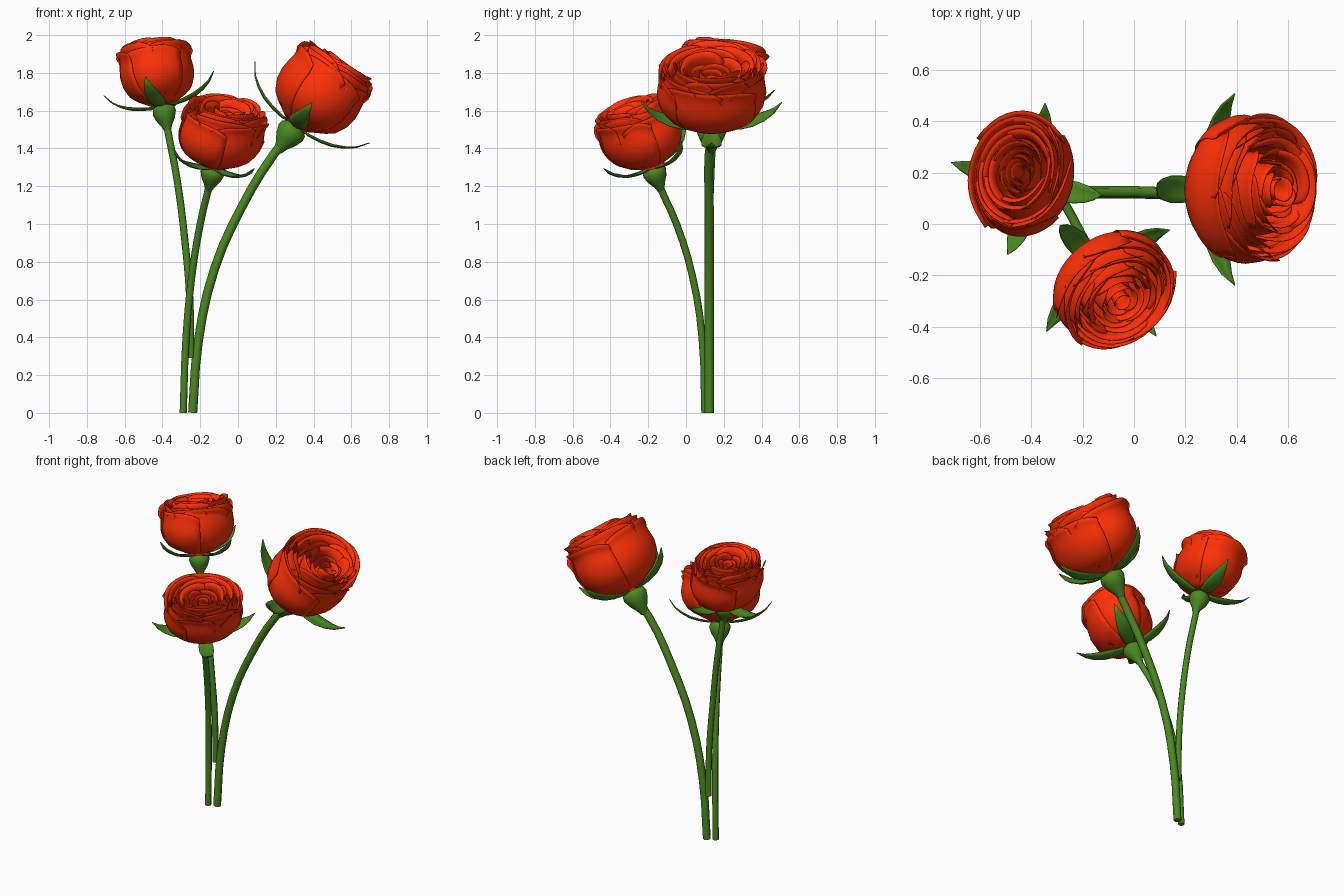
import bpy, math, random
from mathutils import Vector, Matrix

if "Cube" in bpy.data.objects:
    bpy.data.objects.remove(bpy.data.objects["Cube"])

random.seed(4)


def material(name, col):
    m = bpy.data.materials.new(name)
    m.diffuse_color = (*col, 1)
    m.use_nodes = True
    m.node_tree.nodes["Principled BSDF"].inputs["Base Color"].default_value = m.diffuse_color
    return m


RED = material("petal_red", (1.0, 0.03, 0.002))
GREEN = material("stem_green", (0.07, 0.25, 0.016))


def lerp_profile(pts, t):
    # piecewise-linear lookup in (t, value) pairs
    for (a, va), (b, vb) in zip(pts, pts[1:]):
        if t <= b:
            return va + (vb - va) * (t - a) / (b - a)
    return pts[-1][1]


def add_grid(verts, faces, rows, wrap=False):
    # append a quad sheet made of rows of points
    base, n = len(verts), len(rows[0])
    for r in rows:
        verts.extend(r)
    for i in range(len(rows) - 1):
        for j in range(n if wrap else n - 1):
            k = (j + 1) % n
            faces.append((base + i * n + j, base + i * n + k,
                          base + (i + 1) * n + k, base + (i + 1) * n + j))


def make(name, verts, faces, mat, matrix, thick=0):
    me = bpy.data.meshes.new(name)
    me.from_pydata(verts, [], faces)
    me.materials.append(mat)
    ob = bpy.data.objects.new(name, me)
    bpy.context.collection.objects.link(ob)
    ob.matrix_world = matrix
    if thick:
        mod = ob.modifiers.new("thickness", "SOLIDIFY")
        mod.thickness = thick
        mod.offset = 0
    me.shade_smooth()
    return ob


# cup outline: height -> radius, both for a rose of scale 1
CUP = [(0, 0.02), (0.045, 0.05), (0.07, 0.11), (0.11, 0.16), (0.16, 0.185),
       (0.21, 0.193), (0.27, 0.186), (0.33, 0.168), (0.45, 0.15)]
# petal rings: size, top height, petal count
RINGS = [(1.0, 0.34, 4), (0.95, 0.36, 4), (0.87, 0.37, 5), (0.76, 0.375, 4), (0.63, 0.375, 4),
         (0.5, 0.37, 4), (0.37, 0.36, 3), (0.24, 0.345, 3), (0.12, 0.335, 2)]


def petals(name, matrix, shift):
    verts, faces = [], []
    nu, nv = 12, 12
    for k, (size, top, count) in enumerate(RINGS):
        half = math.pi / count * 1.3
        for p in range(count):
            mid = 2 * math.pi * p / count + k * 0.75 + random.uniform(-0.2, 0.2)
            ht = top * random.uniform(0.96, 1.05)
            lip = 0.022 * random.uniform(0.5, 1.4) * (1 if k < 6 else 0.4)
            swirl = random.uniform(0.03, 0.07)
            rows = []
            for i in range(nv + 1):
                v = i / nv
                row = []
                for j in range(nu + 1):
                    u = 2 * j / nu - 1
                    h = 0.035 + (ht - 0.035) * v * (1 - 0.13 * u ** 4)
                    r = lerp_profile(CUP, h - 0.02 * (1 - size)) * size
                    r *= 1 + swirl * u * v          # spiral overlap
                    r += lip * max(0, (v - 0.8) / 0.2) ** 2
                    a = mid + u * half
                    row.append((r * math.cos(a) + shift * (1 - size) * v,
                                1.22 * r * math.sin(a), h))
                rows.append(row)
            add_grid(verts, faces, rows)
    make(name, verts, faces, RED, matrix, 0.003)


def sepals(name, matrix):
    verts, faces = [], []
    path = [(0.02, 0.035), (0.07, 0.03), (0.125, 0.037), (0.18, 0.052), (0.23, 0.078),
            (0.27, 0.11), (0.305, 0.16)]
    widths = [0.02, 0.034, 0.043, 0.043, 0.034, 0.02, 0.001]
    for s in range(4):
        a = s * math.pi / 2
        c, d = math.cos(a), math.sin(a)
        rows = []
        for (r, h), w in zip(path, widths):
            rows.append([(r * c - w * u * d, r * d + w * u * c, h + 0.25 * w * u * u)
                         for u in (-1, -0.5, 0, 0.5, 1)])
        add_grid(verts, faces, rows)
    make(name, verts, faces, GREEN, matrix, 0.004)


def hip(name, matrix):
    # swollen base under the flower
    prof = [(0.018, -0.1), (0.03, -0.07), (0.052, -0.035), (0.064, 0.0),
            (0.06, 0.02), (0.045, 0.035), (0.04, 0.055), (0.001, 0.06)]
    rows = [[(r * math.cos(t * math.pi / 6), r * math.sin(t * math.pi / 6), h)
             for t in range(12)] for r, h in prof]
    verts, faces = [], []
    add_grid(verts, faces, rows, wrap=True)
    make(name, verts, faces, GREEN, matrix)


def stem(name, pts, radius):
    cu = bpy.data.curves.new(name, "CURVE")
    cu.dimensions = "3D"
    cu.bevel_depth = radius
    cu.bevel_resolution = 2
    cu.resolution_u = 3
    cu.use_fill_caps = True
    sp = cu.splines.new("BEZIER")
    sp.bezier_points.add(len(pts) - 1)
    for b, co in zip(sp.bezier_points, pts):
        b.co = co
        b.handle_left_type = b.handle_right_type = "AUTO"
    cu.materials.append(GREEN)
    ob = bpy.data.objects.new(name, cu)
    bpy.context.collection.objects.link(ob)
    bpy.ops.object.select_all(action="DESELECT")
    ob.select_set(True)
    bpy.context.view_layer.objects.active = ob
    bpy.ops.object.convert(target="MESH")
    bpy.ops.object.shade_smooth_by_angle(angle=math.radians(50))


def rose(tag, path, radius, base, axis, turn, scale, shift):
    z = Vector(axis).normalized()
    x = (Vector((1, 0, 0)) - z * z.x).normalized()
    rot = Matrix((x, z.cross(x), z)).transposed().to_4x4()
    m = (Matrix.Translation(base) @ rot @ Matrix.Rotation(math.radians(turn), 4, "Z")
         @ Matrix.Scale(scale, 4))
    stem(tag + "_stem", path + [tuple(Vector(base) - z * 0.05)], radius)
    hip(tag + "_hip", m)
    sepals(tag + "_sepals", m)
    petals(tag + "_petals", m, shift)


rose("right_rose",
     [(-0.24, 0.123, 0), (-0.21, 0.123, 0.38), (-0.125, 0.123, 0.76), (0.02, 0.123, 1.09),
      (0.19, 0.123, 1.37)],
     0.024, (0.28, 0.135, 1.485), (0.58, 0, 0.82), 0, 1.22, 0.07)
rose("left_rose",
     [(-0.25, 0.12, 0.29), (-0.255, 0.12, 0.6), (-0.28, 0.12, 0.9), (-0.32, 0.13, 1.22),
      (-0.365, 0.14, 1.46)],
     0.019, (-0.39, 0.15, 1.59), (-0.18, 0.16, 0.96), -14, 1.0, 0)
rose("front_rose",
     [(-0.29, 0.1, 0), (-0.275, 0.085, 0.4), (-0.245, 0.035, 0.72), (-0.2, -0.05, 1.0),
      (-0.155, -0.135, 1.19)],
     0.019, (-0.135, -0.165, 1.27), (0.21, -0.34, 0.9), -52, 1.02, 0.03)
